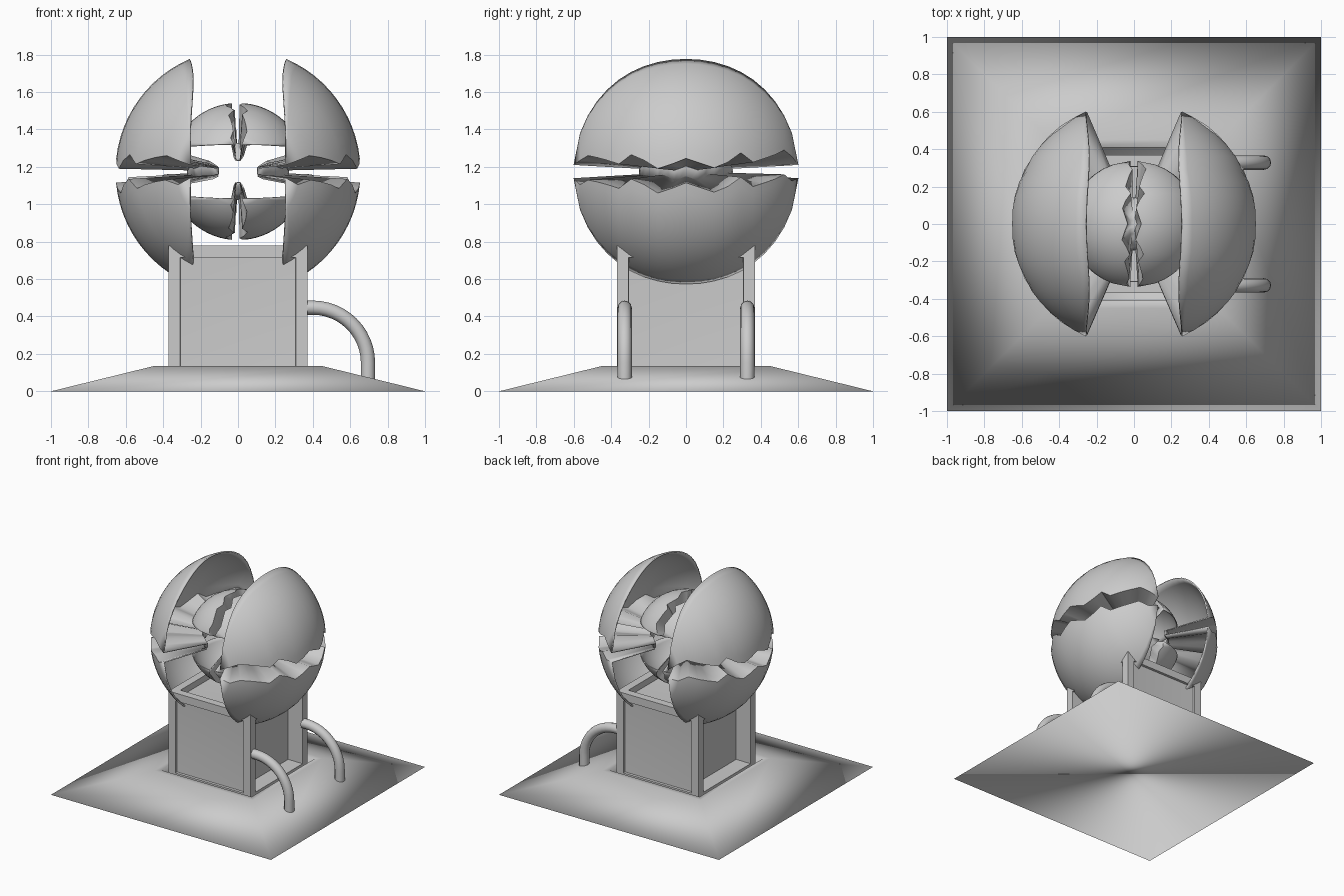
import bpy, bmesh, math
from mathutils import Vector

if "Cube" in bpy.data.objects:
    bpy.data.objects.remove(bpy.data.objects["Cube"])

CZ, R = 1.175, 0.655          # ball centre height and radius
INNER = 0.56                  # inner ball is a smaller, turned copy
LIP = 0.42                    # how far the crack surface runs to the centre
# zigzag height of the crack, front to back
CRACK = [.045, .06, .085, .075, .06, .04, .09, .06, .015, .04, .07,
         .045, .02, .05, .10, .05, .07, .09, .115, .08, .055]


def finish(bm, name, angle=40):
    me = bpy.data.meshes.new(name)
    bm.to_mesh(me)
    bm.free()
    ob = bpy.data.objects.new(name, me)
    bpy.context.collection.objects.link(ob)
    bpy.ops.object.select_all(action='DESELECT')
    ob.select_set(True)
    bpy.context.view_layer.objects.active = ob
    bpy.ops.object.shade_smooth_by_angle(angle=math.radians(angle))
    return ob


def on_ball(b, a):
    return R * Vector((math.cos(b) * math.cos(a), math.sin(b),
                       math.cos(b) * math.sin(a)))


def shell_piece(name, sx, sz, inner):
    """A quarter of a split ball, with the crack surface drawn in to the centre."""
    bm = bmesh.new()
    rows = 12
    bmax = math.asin(0.601 / R)
    n = len(CRACK)
    cols = []
    for i, h in enumerate(CRACK):
        t = 2 * i / (n - 1) - 1
        b = bmax * t
        rim = 0.25 + 0.008 * math.cos(2 * math.pi * t)
        a1 = math.acos(min(1, rim / (R * math.cos(b))))
        up, low = [min(a1, math.asin(e / (R * math.cos(b)))) for e in (h, .13 - h)]
        a0 = up if sz > 0 else low
        pts = [on_ball(b, a0 + (a1 - a0) * j / rows) for j in range(rows + 1)]
        pts.insert(0, pts[0] * LIP)
        if sz > 0:                       # wall joining upper and lower lips
            pts.insert(0, on_ball(b, -low) * LIP)
        col = []
        for p in pts:
            q = Vector((p.x * sx, p.y, p.z * sz))
            if inner:
                q = Vector((q.z, q.y, q.x)) * INNER
            col.append(bm.verts.new(q))
        cols.append(col)
    for c, d in zip(cols, cols[1:]):
        for j in range(len(c) - 1):
            bm.faces.new((c[j], d[j], d[j + 1], c[j + 1]))
    bmesh.ops.remove_doubles(bm, verts=bm.verts[:], dist=1e-4)
    bm.normal_update()
    big = max(bm.faces, key=lambda f: f.calc_center_median().length)
    if big.normal.dot(big.calc_center_median()) < 0:
        bmesh.ops.reverse_faces(bm, faces=bm.faces[:])
    bmesh.ops.translate(bm, verts=bm.verts[:], vec=(0, 0, CZ))
    ob = finish(bm, name, 60)
    m = ob.modifiers.new("thickness", 'SOLIDIFY')
    m.thickness = 0.012 * (INNER if inner else 1)
    m.offset = -1


# Outer and inner cracked balls
for inner in (False, True):
    for sx in (1, -1):
        for sz in (1, -1):
            label = "inner_shell" if inner else "outer_shell"
            shell_piece(f"{label}_{sx}_{sz}", sx, sz, inner)

# Sloped base with a square socket, softly shaded over its rim
bm = bmesh.new()
rings = []
for s, z in [(1, 0), (.45, .135), (.41, .135), (.41, .06)]:
    rings.append([bm.verts.new((x * s, y * s, z))
                  for x, y in ((-1, -1), (1, -1), (1, 1), (-1, 1))])
for a, b in zip(rings, rings[1:]):
    for k in range(4):
        bm.faces.new((a[k], a[(k + 1) % 4], b[(k + 1) % 4], b[k]))
bm.faces.new(rings[0][::-1])
bm.faces.new(rings[-1])
finish(bm, "base", 180)

# Pedestal block with deep sunken panels
bm = bmesh.new()
bmesh.ops.create_cube(bm, size=1)
bmesh.ops.scale(bm, verts=bm.verts[:], vec=(.745, .74, .72))
bmesh.ops.translate(bm, verts=bm.verts[:], vec=(0, 0, .42))
bm.normal_update()
for test, depth in ((lambda v: abs(v.x) > .5, -.13),
                    (lambda v: abs(v.y) > .5, -.02),
                    (lambda v: v.z > .5, -.05)):
    big = [f for f in bm.faces if test(f.normal) and f.calc_area() > .4]
    bmesh.ops.inset_individual(bm, faces=big, thickness=.09)
    bmesh.ops.inset_individual(bm, faces=big, thickness=.002, depth=depth)
    bm.normal_update()
    bmesh.ops.poke(bm, faces=big, offset=-.02)
    bm.normal_update()
finish(bm, "pedestal", 60)

# Two bent pipes on the right side
for side in (-1, 1):
    cu = bpy.data.curves.new("pipe", 'CURVE')
    cu.dimensions = '3D'
    cu.bevel_depth = 0.038
    cu.bevel_resolution = 4
    cu.use_fill_caps = True
    path = [(.365, .447)]
    for k in range(13):
        t = math.pi / 2 * (1 - k / 12)
        path.append((.40 + .295 * math.cos(t), .152 + .295 * math.sin(t)))
    path.append((.695, .065))
    sp = cu.splines.new('POLY')
    sp.points.add(len(path) - 1)
    for p, (x, z) in zip(sp.points, path):
        p.co = (x, side * .328, z, 1)
    sp.use_smooth = True
    ob = bpy.data.objects.new("pipe_front" if side < 0 else "pipe_back", cu)
    bpy.context.collection.objects.link(ob)
